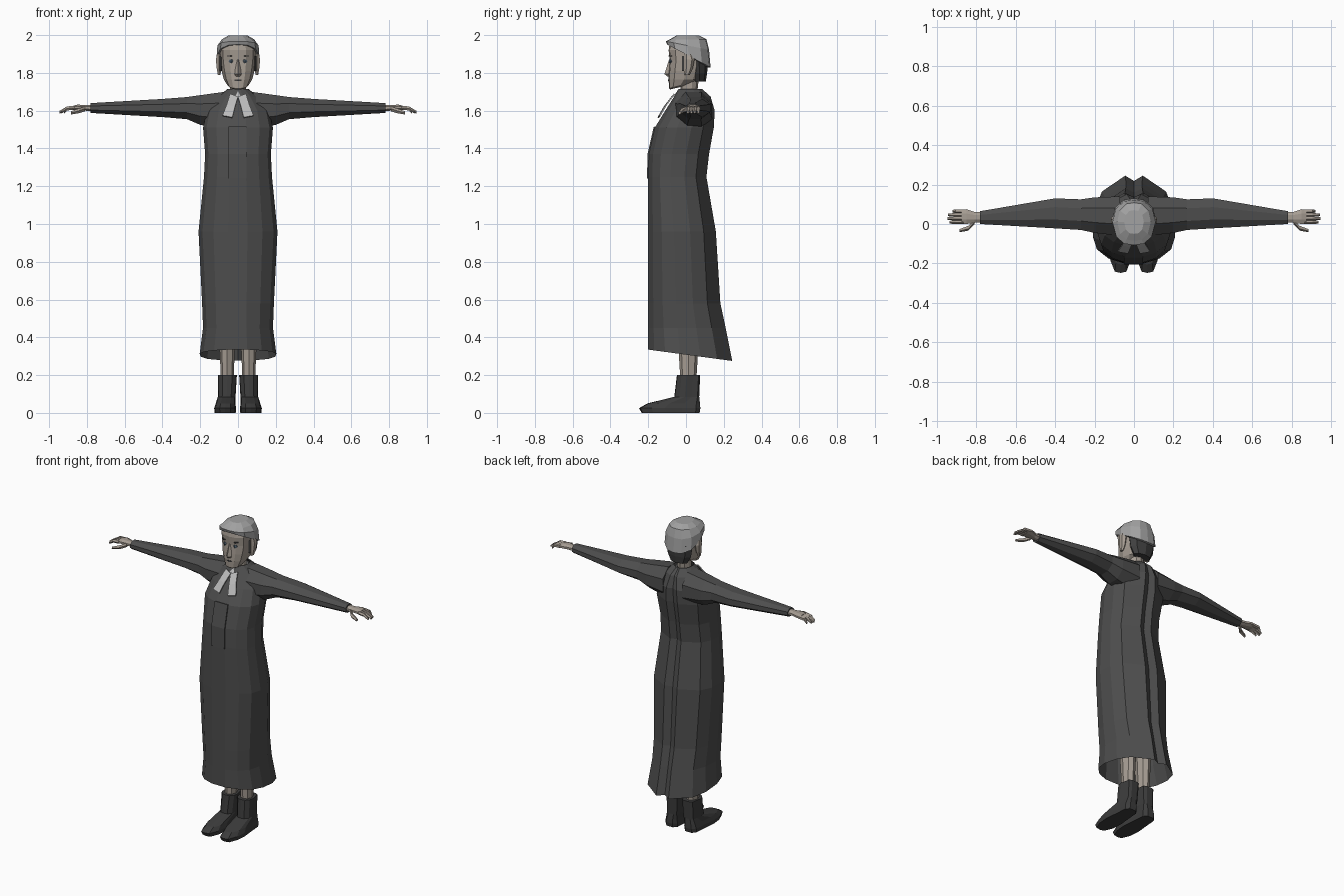
import bpy, bmesh, math
from mathutils import Vector

if "Cube" in bpy.data.objects:
    bpy.data.objects.remove(bpy.data.objects["Cube"])


def mat(name, r, g, b):
    m = bpy.data.materials.new(name)
    m.diffuse_color = (r, g, b, 1)
    m.use_nodes = True
    m.node_tree.nodes["Principled BSDF"].inputs["Base Color"].default_value = m.diffuse_color
    return m


CLOTH = mat("dark_cloth", .075, .075, .075)
LEATHER = mat("leather", .045, .045, .045)
SKIN = mat("skin", .38, .335, .29)
WIG = mat("grey_wig", .36, .36, .36)
LINEN = mat("linen", .5, .5, .5)
HAIR = mat("dark_hair", .05, .05, .05)
EYE = mat("eye", .08, .12, .16)


def loft(name, rings, material, cap0=True, cap1=True, mirror=False):
    """Flat-shaded skin over closed rings of equal length."""
    bm = bmesh.new()
    rows = [[bm.verts.new(p) for p in r] for r in rings]
    n = len(rows[0])
    for a, b in zip(rows, rows[1:]):
        for i in range(n):
            j = (i + 1) % n
            bm.faces.new((a[i], a[j], b[j], b[i]))
    if cap0:
        bm.faces.new(rows[0][::-1])
    if cap1:
        bm.faces.new(rows[-1])
    bmesh.ops.recalc_face_normals(bm, faces=bm.faces)
    me = bpy.data.meshes.new(name)
    bm.to_mesh(me)
    bm.free()
    me.materials.append(material)
    ob = bpy.data.objects.new(name, me)
    bpy.context.collection.objects.link(ob)
    if mirror:
        ob.modifiers.new("mirror", 'MIRROR')
    return ob


def sheet(name, pts, material, mirror=False, thick=.007):
    """Thin strip made from left/right point pairs."""
    bm = bmesh.new()
    rows = [[bm.verts.new(p) for p in pair] for pair in pts]
    for a, b in zip(rows, rows[1:]):
        bm.faces.new((a[0], a[1], b[1], b[0]))
    me = bpy.data.meshes.new(name)
    bm.to_mesh(me)
    bm.free()
    me.materials.append(material)
    ob = bpy.data.objects.new(name, me)
    bpy.context.collection.objects.link(ob)
    ob.modifiers.new("thickness", 'SOLIDIFY').thickness = thick
    ob.modifiers[0].offset = 0
    if mirror:
        ob.modifiers.new("mirror", 'MIRROR')
    return ob


def oval(n):
    """Half profile from front to back: (width fraction, depth fraction)."""
    return [(math.sin(math.pi * i / n), .5 - .5 * math.cos(math.pi * i / n)) for i in range(n + 1)]


def ring_z(z, hx, y0, y1, cx=0, half=oval(5), tilt=0):
    full = half + [(-u, t) for u, t in half[-2:0:-1]]
    return [Vector((cx + u * hx, y0 + t * (y1 - y0), z + tilt * (.5 - t))) for u, t in full]


def ring_x(x, y0, y1, z0, z1, n=8):
    out = []
    for i in range(n):
        a = 2 * math.pi * (i + .5) / n
        k = 1 / math.cos(math.pi / n)
        out.append(Vector((x, (y0 + y1) / 2 + k * math.cos(a) * (y1 - y0) / 2,
                           (z0 + z1) / 2 + k * math.sin(a) * (z1 - z0) / 2)))
    return out


def tube(name, path, material, n=5):
    rings = [ring_x(x, y - r, y + r, z - r, z + r, n) for x, y, z, r in path]
    return loft(name, rings, material, mirror=True)


# Robe: flat front, pleated back with a centre groove
ROBE = [(0, 0), (.24, 0), (.62, .07), (.9, .2), (1, .38), (.97, .62), (.8, .82), (.22, 1), (0, .94)]
robe_rows = [(.305, .203, -.2, .245, .06), (.45, .185, -.2, .21, 0), (.58, .19, -.2, .182, 0),
             (.96, .209, -.2, .158, 0), (1.25, .18, -.2, .108, 0), (1.37, .174, -.197, .122, 0),
             (1.51, .185, -.165, .147, 0), (1.6, .165, -.11, .152, 0),
             (1.675, .105, -.062, .13, 0), (1.715, .055, -.04, .085, 0)]
loft("robe", [ring_z(z, w, a, b, half=ROBE, tilt=t) for z, w, a, b, t in robe_rows],
     CLOTH, False, False)
sheet("waistcoat_panel", [((-.05, y - .003, z), (.045, y - .003, z))
      for z, y in ((1.24, -.2), (1.37, -.197), (1.515, -.164))], CLOTH)

# Sleeves
loft("sleeve", [ring_x(*r) for r in (
    (.07, -.06, .14, 1.50, 1.70), (.2, -.045, .135, 1.525, 1.682), (.27, -.03, .125, 1.555, 1.672),
    (.4, -.022, .13, 1.566, 1.662), (.78, 0, .065, 1.588, 1.64))], CLOTH, mirror=True)

# Hands
loft("palm", [ring_x(*r) for r in (
    (.76, .01, .058, 1.595, 1.632), (.81, .006, .062, 1.6, 1.63),
    (.85, 0, .075, 1.603, 1.632), (.875, .002, .073, 1.603, 1.625))], SKIN, mirror=True)
for i, tip in enumerate((.935, .945, .942, .92)):
    y = .01 + .0185 * i
    tube("finger_%d" % i, [(.865, y, 1.615, .009), (.905, y, 1.612, .009), (tip, y, 1.592, .006)], SKIN)
tube("thumb", [(.81, .012, 1.61, .011), (.84, -.02, 1.6, .011), (.885, -.033, 1.588, .007)], SKIN)

# Legs and boots
loft("leg", [ring_z(z, w, a, b, .057, oval(4)) for z, w, a, b in (
    (.18, .034, -.03, .055), (.26, .037, -.035, .06), (.45, .045, -.045, .07))], SKIN, mirror=True)
BOOT = [(0, 0), (.5, .02), (.9, .2), (1, .42), (.85, .7), (.75, .93), (.4, 1), (0, 1)]
loft("boot", [ring_z(z, w, a, b, c, BOOT) for z, w, a, b, c in (
    (0, .056, -.235, .072, .068), (.025, .058, -.248, .076, .068), (.05, .052, -.205, .074, .066),
    (.085, .047, -.062, .07, .06), (.2, .05, -.048, .075, .056))], LEATHER, mirror=True)

# Neck and head
loft("neck", [ring_z(1.64, .05, -.04, .07), ring_z(1.7, .043, -.03, .06),
              ring_z(1.79, .045, -.03, .07)], SKIN)
FACE = [(0, 0), (.45, .03), (.82, .18), (1, .5), (.85, .8), (.45, .97), (0, 1)]
loft("head", [ring_z(z, w, a, b, half=FACE, tilt=t) for z, w, a, b, t in (
    (1.72, .035, -.083, -.02, -.015), (1.733, .055, -.09, .03, -.03), (1.765, .075, -.092, .07, 0),
    (1.81, .087, -.09, .085, 0), (1.865, .095, -.086, .1, 0), (1.92, .097, -.092, .105, 0),
    (1.965, .075, -.085, .085, 0))], SKIN)
loft("nose", [ring_z(z, w, a, -.07, half=oval(2)) for z, w, a in (
    (1.782, .014, -.1), (1.794, .018, -.114), (1.87, .008, -.09))], SKIN)
loft("mouth", [ring_z(z, .022, -.096, -.07, half=oval(3)) for z in (1.757, 1.765)], HAIR)
loft("ear", [ring_z(z, w, -.01, b, .1, oval(3)) for z, w, b in (
    (1.79, .008, .02), (1.82, .014, .035), (1.87, .02, .045), (1.9, .012, .035))], SKIN, mirror=True)
loft("eye", [ring_z(z, w, -.089, -.06, .037, oval(3)) for z, w in (
    (1.852, .007), (1.862, .015), (1.872, .007))], EYE, mirror=True)
loft("eyebrow", [ring_z(z, .018, -.093, -.06, .04, oval(2)) for z in (1.886, 1.892)], HAIR, mirror=True)

# Wig over short dark hair
loft("wig", [ring_z(z, w, a, b, half=FACE, tilt=t) for z, w, a, b, t in (
    (1.888, .104, -.085, .118, .12), (1.89, .113, -.1, .13, .12), (1.945, .109, -.107, .122, .045),
    (1.978, .085, -.085, .108, .0), (1.998, .05, -.05, .07, 0))], WIG, cap0=False)
loft("back_hair", [ring_z(z, w, a, b, half=oval(4)) for z, w, a, b in (
    (1.755, .06, .04, .105), (1.8, .085, .03, .112), (1.88, .098, .02, .118))], HAIR)
loft("sideburn", [ring_z(z, .008, -.02, .0, .09, oval(2)) for z in (1.81, 1.89)], HAIR, mirror=True)

# Collar and neck bands
loft("collar", [ring_z(1.675, .062, -.068, .08), ring_z(1.705, .05, -.045, .075)], LINEN, False, False)
sheet("neck_band", [((.0, -.075, 1.672), (.042, -.062, 1.688)),
                    ((.016, -.115, 1.62), (.06, -.105, 1.63)),
                    ((.03, -.148, 1.563), (.082, -.138, 1.573))], LINEN, mirror=True)
